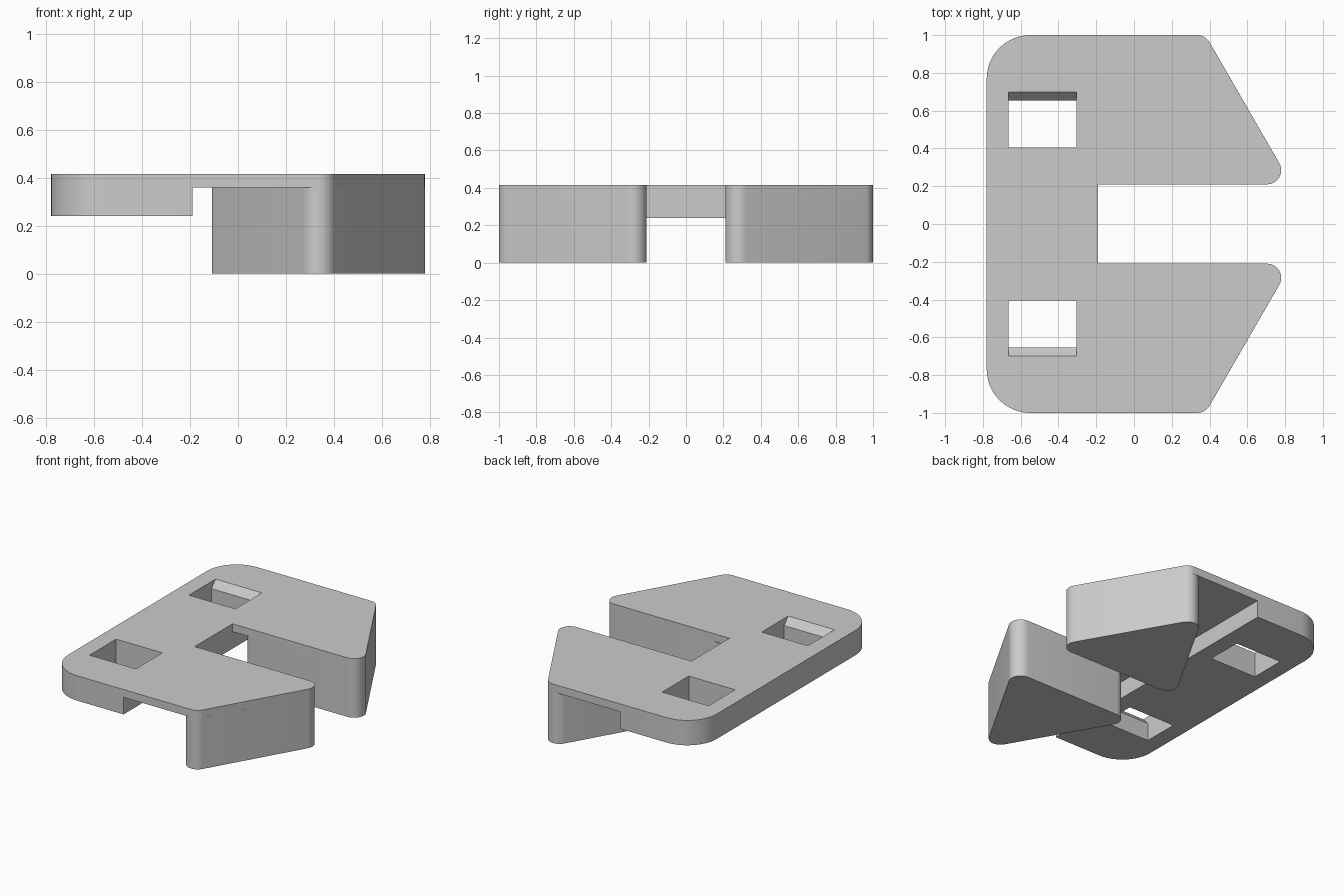
import bpy, bmesh, math
from mathutils import Vector

default = bpy.data.objects.get("Cube")
if default:
    bpy.data.objects.remove(default, do_unlink=True)

TOP, PLATE_Z, RAIL_Z = 0.415, 0.36, 0.24
EDGE_X, SLOT_X, SLOT_Y = -0.78, -0.19, 0.21
TIP_R, CORNER_R = 0.075, 0.23

grey = bpy.data.materials.new("light grey")
grey.use_nodes = True
colour = (0.6, 0.6, 0.6, 1)
grey.diffuse_color = colour
grey.node_tree.nodes["Principled BSDF"].inputs["Base Color"].default_value = colour


def rounded(corners, steps=12):
    """Turn (x, y, radius) corners into an outline with arcs."""
    out = []
    for i, (x, y, r) in enumerate(corners):
        p = Vector((x, y))
        if r == 0:
            out.append(p)
            continue
        a = (Vector(corners[i - 1][:2]) - p).normalized()
        b = (Vector(corners[(i + 1) % len(corners)][:2]) - p).normalized()
        half = a.angle(b) / 2
        centre = p + (a + b).normalized() * r / math.sin(half)
        start = p + a * r / math.tan(half) - centre
        end = p + b * r / math.tan(half) - centre
        turn = math.atan2(start.cross(end), start.dot(end))
        for k in range(steps + 1):
            t = turn * k / steps
            c, s = math.cos(t), math.sin(t)
            out.append(centre + Vector((start.x * c - start.y * s,
                                        start.x * s + start.y * c)))
    return out


def prism(name, points, depth):
    """Extrude a closed loop of 3D points along the depth vector."""
    bm = bmesh.new()
    face = bm.faces.new([bm.verts.new(p) for p in points])
    moved = bmesh.ops.extrude_face_region(bm, geom=[face])["geom"]
    verts = [v for v in moved if isinstance(v, bmesh.types.BMVert)]
    bmesh.ops.translate(bm, verts=verts, vec=depth)
    bmesh.ops.recalc_face_normals(bm, faces=bm.faces[:])
    mesh = bpy.data.meshes.new(name)
    bm.to_mesh(mesh)
    bm.free()
    mesh.materials.append(grey)
    obj = bpy.data.objects.new(name, mesh)
    bpy.context.collection.objects.link(obj)
    return obj


def flat_prism(name, outline, z0, z1):
    return prism(name, [(p.x, p.y, z0) for p in outline], (0, 0, z1 - z0))


def activate(obj):
    bpy.ops.object.select_all(action="DESELECT")
    obj.select_set(True)
    bpy.context.view_layer.objects.active = obj


def cut(obj, cutter):
    cutter.hide_render = True
    mod = obj.modifiers.new("cut", "BOOLEAN")
    mod.operation, mod.solver, mod.object = "DIFFERENCE", "EXACT", cutter
    activate(obj)
    bpy.ops.object.modifier_apply(modifier=mod.name)
    bpy.data.objects.remove(cutter, do_unlink=True)


# Slotted body outline, mirrored front to back
half = [(EDGE_X, -1, CORNER_R), (0.378, -1, TIP_R),
        (0.834, -SLOT_Y, TIP_R), (SLOT_X, -SLOT_Y, 0)]
outline = half + [(x, -y, r) for x, y, r in reversed(half)]
body = flat_prism("slotted_body", rounded(outline), RAIL_Z, TOP)

# Thin the plate beyond the thick rail
under = [Vector(p) for p in ((SLOT_X, -2), (2, -2), (2, 2), (SLOT_X, 2))]
cut(body, flat_prism("plate_undercut", under, 0, PLATE_Z))

# Square openings with a chamfer on the outer top edge
for s in (-1, 1):
    section = [(0.405, 0.1), (0.655, 0.1), (0.655, 0.365),
               (0.70, TOP), (0.70, 0.6), (0.405, 0.6)]
    loop = [(-0.665, s * y, z) for y, z in section]
    cut(body, prism("opening_cutter", loop, (0.36, 0, 0)))

# Rounded triangular jaws beneath the plate
parts = [body]
for s, name in ((-1, "front_jaw"), (1, "back_jaw")):
    tri = [(-0.164, s * SLOT_Y, TIP_R), (0.335, s * 1.075, TIP_R),
           (0.834, s * SLOT_Y, TIP_R)]
    parts.append(flat_prism(name, rounded(tri), 0, PLATE_Z))

for part in parts:
    activate(part)
    bpy.ops.object.shade_smooth_by_angle(angle=math.radians(25))
